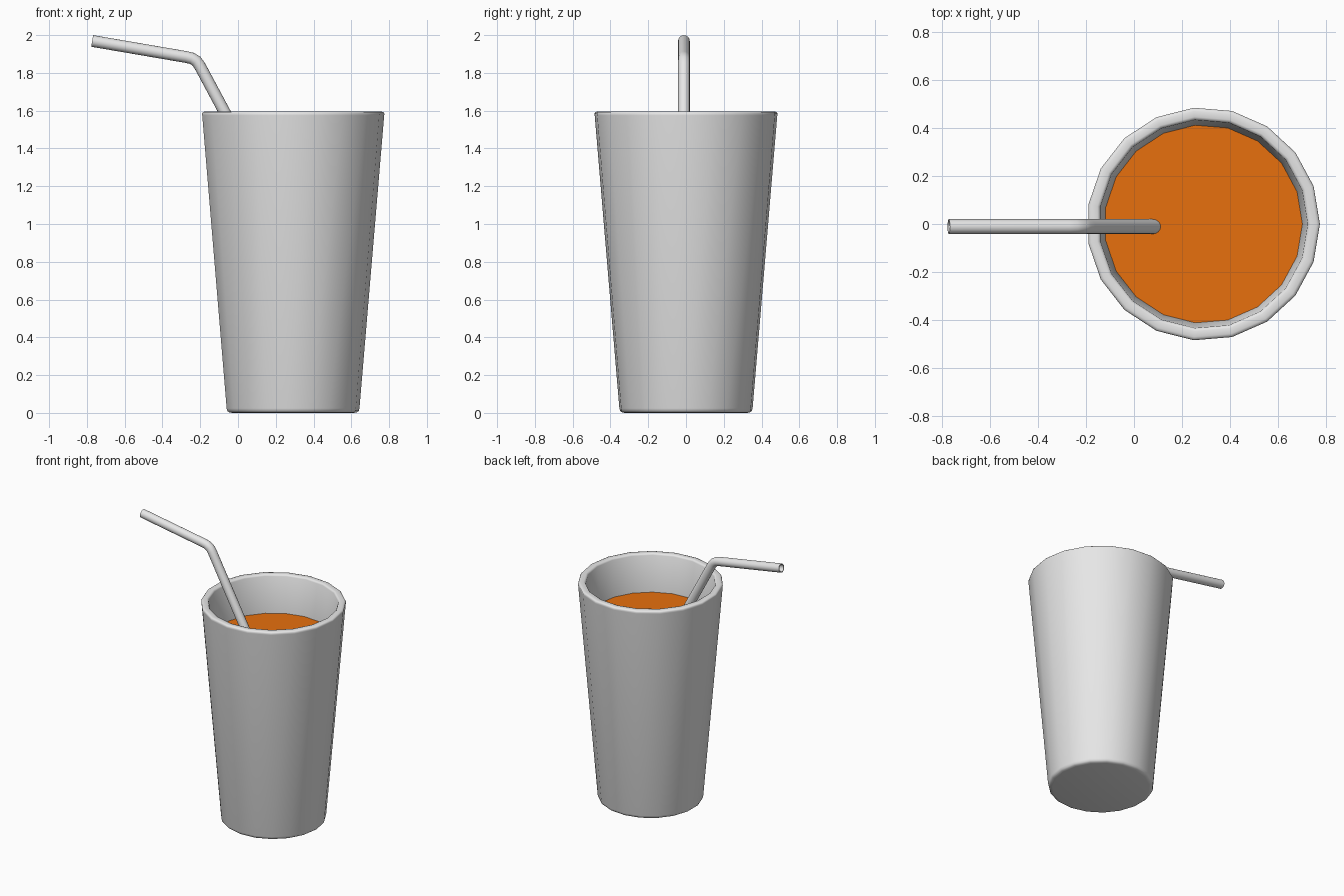
import bpy, bmesh, math
from mathutils import Vector

if "Cube" in bpy.data.objects:
    bpy.data.objects.remove(bpy.data.objects["Cube"])

SIDES = 19
CUP_X = 0.289


def material(name, rgb):
    m = bpy.data.materials.new(name)
    m.diffuse_color = (*rgb, 1.0)
    m.use_nodes = True
    m.node_tree.nodes["Principled BSDF"].inputs["Base Color"].default_value = m.diffuse_color
    return m


grey = material("light_grey", (0.8, 0.8, 0.8))
orange = material("orange_drink", (0.8, 0.16, 0.004))


def finish(bm, name, mat, angle):
    bmesh.ops.recalc_face_normals(bm, faces=bm.faces)
    me = bpy.data.meshes.new(name)
    bm.to_mesh(me)
    bm.free()
    for p in me.polygons:
        p.use_smooth = True
    me.set_sharp_from_angle(angle=math.radians(angle))
    me.materials.append(mat)
    ob = bpy.data.objects.new(name, me)
    bpy.context.collection.objects.link(ob)
    return ob


def skin(bm, rings, closed=False):
    """Join successive vertex rings with quads."""
    pairs = list(zip(rings, rings[1:]))
    if closed:
        pairs.append((rings[-1], rings[0]))
    for a, b in pairs:
        n = len(a)
        for i in range(n):
            j = (i + 1) % n
            bm.faces.new((a[i], a[j], b[j], b[i]))


def lathe(name, profile, mat):
    """Spin an (r, z) profile around the cup axis and cap both ends."""
    bm = bmesh.new()
    rings = []
    for r, z in profile:
        rings.append([bm.verts.new((CUP_X + r * math.cos(2 * math.pi * i / SIDES),
                                    r * math.sin(2 * math.pi * i / SIDES), z))
                      for i in range(SIDES)])
    skin(bm, rings)
    bm.faces.new(rings[0])
    bm.faces.new(rings[-1])
    return finish(bm, name, mat, 50)


# Cup: tapered thick wall with softly rounded rim and foot
lathe("cup", [(0.325, 0.0), (0.340, 0.003), (0.350, 0.010), (0.354, 0.024),
              (0.485, 1.575), (0.486, 1.585), (0.481, 1.592), (0.472, 1.595),
              (0.448, 1.595), (0.440, 1.592), (0.435, 1.583),
              (0.413, 1.32), (0.31, 0.06)], grey)

# Drink: body of liquid filling the cup
lathe("drink", [(0.312, 0.062), (0.414, 1.32)], orange)

# Straw: open bent tube following a path in the xz plane
path = [(-0.772, 1.969), (-0.275, 1.884), (-0.245, 1.877), (-0.221, 1.863),
        (-0.204, 1.840), (-0.188, 1.811), (-0.075, 1.600), (0.57, 0.405)]
Y, R_OUT, R_IN, SEG = -0.011, 0.031, 0.025, 16
pts = [Vector((x, Y, z)) for x, z in path]
bm = bmesh.new()


def tube_rings(radius):
    rings = []
    for k, p in enumerate(pts):
        t = (pts[min(k + 1, len(pts) - 1)] - pts[max(k - 1, 0)]).normalized()
        if 0 < k < len(pts) - 1:
            t = ((pts[k + 1] - p).normalized() + (p - pts[k - 1]).normalized()).normalized()
        side = Vector((0, 1, 0))
        up = t.cross(side)
        rings.append([bm.verts.new(p + radius * (math.cos(a) * side + math.sin(a) * up))
                      for a in (2 * math.pi * i / SEG for i in range(SEG))])
    return rings


skin(bm, tube_rings(R_OUT) + tube_rings(R_IN)[::-1], closed=True)
finish(bm, "straw", grey, 40)
